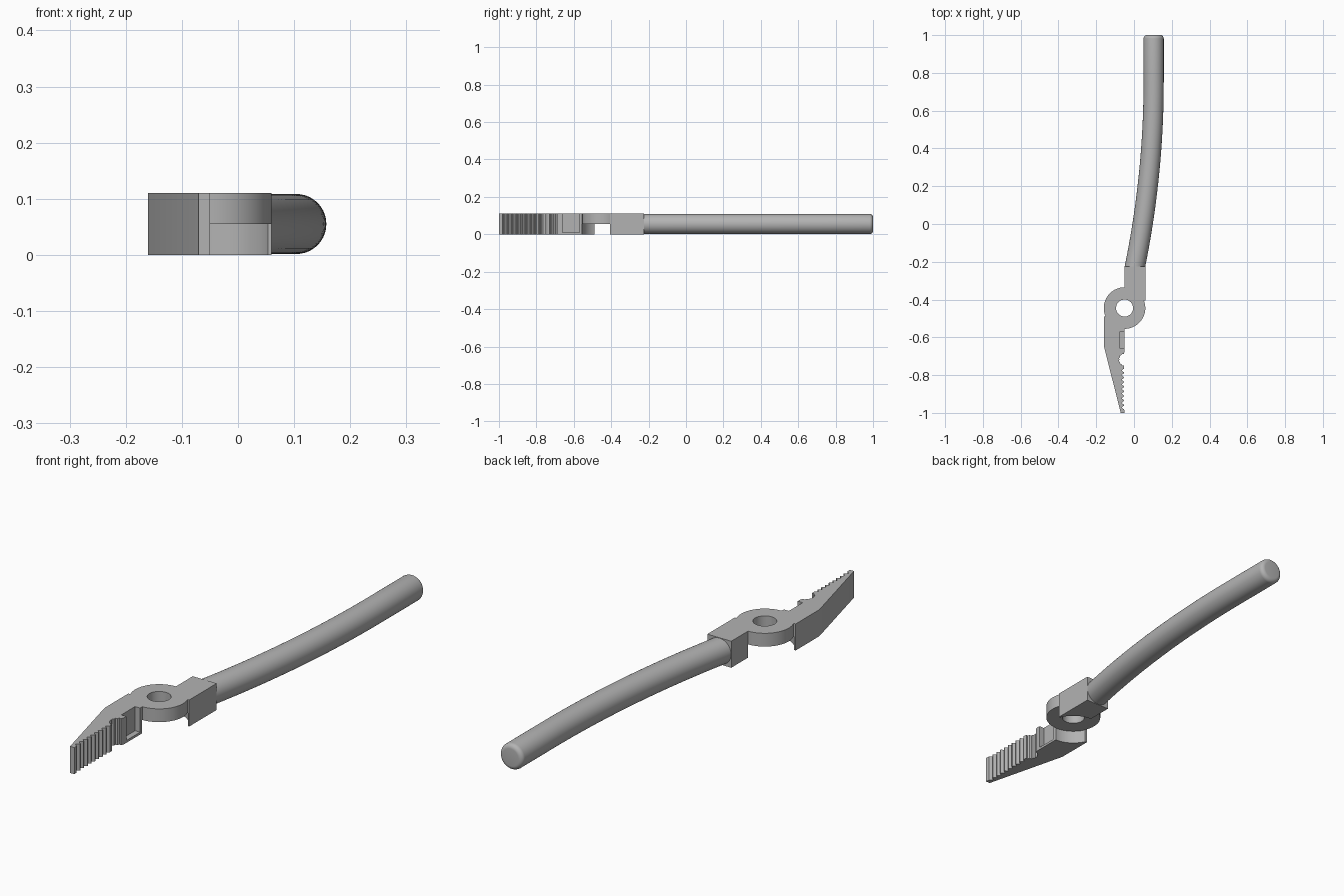
import bpy, bmesh, math
from mathutils import Vector

cube = bpy.data.objects.get("Cube")
if cube:
    bpy.data.objects.remove(cube)

H, MID = 0.11, 0.055           # full thickness and half-lap level
PIVOT = (-0.05, -0.445)
RING_R, HOLE_R = 0.11, 0.045

steel = bpy.data.materials.new("grey_steel")
steel.use_nodes = True
steel.diffuse_color = (0.45, 0.45, 0.45, 1)
steel.node_tree.nodes["Principled BSDF"].inputs["Base Color"].default_value = (0.45, 0.45, 0.45, 1)


def add_object(name, bm):
    bmesh.ops.recalc_face_normals(bm, faces=bm.faces)
    mesh = bpy.data.meshes.new(name)
    bm.to_mesh(mesh)
    bm.free()
    mesh.materials.append(steel)
    ob = bpy.data.objects.new(name, mesh)
    bpy.context.collection.objects.link(ob)
    return ob


def prism(name, outline, z0, z1):
    bm = bmesh.new()
    face = bm.faces.new([bm.verts.new((x, y, z0)) for x, y in outline])
    top = bmesh.ops.extrude_face_region(bm, geom=[face])["geom"]
    bmesh.ops.translate(bm, vec=(0, 0, z1 - z0),
                        verts=[v for v in top if isinstance(v, bmesh.types.BMVert)])
    return add_object(name, bm)


def rect(x0, x1, y0, y1):
    return [(x0, y0), (x1, y0), (x1, y1), (x0, y1)]


def circle(r, n=64):
    return [(PIVOT[0] + r * math.cos(math.tau * i / n),
             PIVOT[1] + r * math.sin(math.tau * i / n)) for i in range(n)]


def combine(ob, tool, operation):
    """Apply a boolean and discard the tool."""
    mod = ob.modifiers.new("bool", "BOOLEAN")
    mod.object, mod.operation, mod.solver = tool, operation, "EXACT"
    deps = bpy.context.evaluated_depsgraph_get()
    mesh = bpy.data.meshes.new_from_object(ob.evaluated_get(deps))
    ob.modifiers.clear()
    ob.data = mesh
    bpy.data.objects.remove(tool)


def smooth(ob):
    bpy.ops.object.select_all(action="DESELECT")
    ob.select_set(True)
    bpy.context.view_layer.objects.active = ob
    bpy.ops.object.shade_smooth_by_angle(angle=math.radians(30))


# Jaw outline: tapered back, straight teeth, serrated pipe grip
jaw = [(-0.05, -0.49), (-0.16, -0.49), (-0.16, -0.645), (-0.07, -1.0), (-0.05, -1.0)]
pitch = 0.0245
for i in range(9):
    y = -0.982 + i * pitch
    jaw += [(-0.052, y), (-0.064, y + 0.35 * pitch), (-0.064, y + 0.5 * pitch),
            (-0.052, y + 0.85 * pitch)]
for i in range(13):
    a = math.radians(255 - i * 150 / 12)
    r = 0.035 if i % 2 else 0.031
    jaw.append((-0.046 + r * math.cos(a), -0.718 + r * math.sin(a)))
jaw.append((-0.05, -0.674))

# Body: jaw and handle block, relieved below the pivot ring
body = prism("plier_head", jaw, 0, H)
combine(body, prism("cutter_recess", rect(-0.073, 0, -0.66, -0.57), 0.01, 0.2), "DIFFERENCE")
combine(body, prism("handle_block", rect(-0.05, 0.06, -0.405, -0.225), 0, H), "UNION")
combine(body, prism("relief", circle(RING_R + 0.001), -0.05, MID), "DIFFERENCE")
combine(body, prism("pivot_ring", circle(RING_R), MID, H), "UNION")
combine(body, prism("pivot_hole", circle(HOLE_R), -0.05, 0.2), "DIFFERENCE")
smooth(body)

# Handle: curved round grip with a softened end
R, BEND, SIDES = 0.0535, 0.75, 40


def center_x(y):
    return 0.104 - 0.104 * max(0, BEND - y) ** 2


stations = [(-0.235 + (BEND + 0.235) * i / 24, R) for i in range(25)]
for i in range(7):
    a = math.pi / 2 * i / 6
    stations.append((0.982 + 0.018 * math.sin(a), R - 0.018 * (1 - math.cos(a))))

bm = bmesh.new()
rings = []
for y, r in stations:
    slope = 0.208 * max(0, BEND - y)
    side = Vector((1, -slope, 0)).normalized()
    c = Vector((center_x(y), y, MID))
    rings.append([bm.verts.new(c + side * r * math.cos(math.tau * k / SIDES)
                               + Vector((0, 0, r * math.sin(math.tau * k / SIDES))))
                  for k in range(SIDES)])
for a, b in zip(rings, rings[1:]):
    for k in range(SIDES):
        n = (k + 1) % SIDES
        bm.faces.new((a[k], a[n], b[n], b[k]))
bm.faces.new(rings[0])
bm.faces.new(rings[-1])
smooth(add_object("handle_grip", bm))
